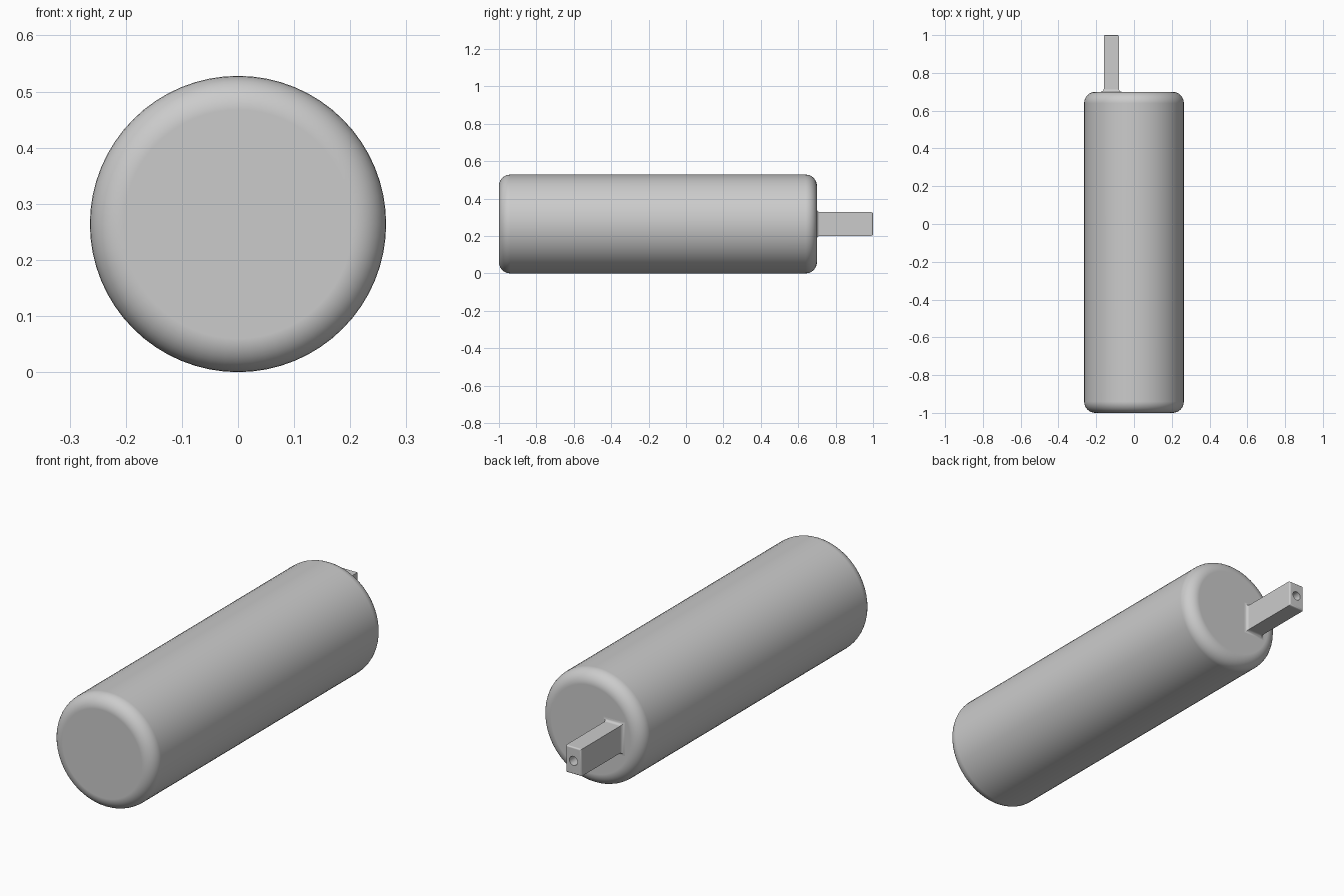
import bpy, bmesh, math
from math import cos, sin, pi
from mathutils import Matrix, Vector

if "Cube" in bpy.data.objects:
    bpy.data.objects.remove(bpy.data.objects["Cube"], do_unlink=True)

grey = bpy.data.materials.new("plain_grey")
grey.use_nodes = True
colour = (0.6, 0.6, 0.6, 1)
grey.diffuse_color = colour
grey.node_tree.nodes["Principled BSDF"].inputs["Base Color"].default_value = colour

RADIUS, FRONT, BACK, FILLET = 0.264, -1.0, 0.7, 0.06


def loft(name, rings):
    """Skin a row of equal-length point rings and cap both ends."""
    bm = bmesh.new()
    rows = [[bm.verts.new(p) for p in ring] for ring in rings]
    n = len(rows[0])
    for a, b in zip(rows, rows[1:]):
        for i in range(n):
            j = (i + 1) % n
            bm.faces.new((a[i], a[j], b[j], b[i]))
    bm.faces.new(rows[0])
    bm.faces.new(rows[-1])
    bmesh.ops.recalc_face_normals(bm, faces=bm.faces)
    mesh = bpy.data.meshes.new(name)
    bm.to_mesh(mesh)
    bm.free()
    mesh.materials.append(grey)
    ob = bpy.data.objects.new(name, mesh)
    bpy.context.collection.objects.link(ob)
    return ob


def finish(ob, angle):
    bpy.ops.object.select_all(action='DESELECT')
    ob.select_set(True)
    bpy.context.view_layer.objects.active = ob
    for mod in list(ob.modifiers):
        bpy.ops.object.modifier_apply(modifier=mod.name)
    bpy.ops.object.shade_smooth_by_angle(angle=math.radians(angle))
    mod = ob.modifiers.new("even_normals", 'WEIGHTED_NORMAL')
    mod.keep_sharp = True


def circle(r, y, x=0, z=RADIUS, n=64):
    return [(x + r * cos(2 * pi * i / n), y, z + r * sin(2 * pi * i / n)) for i in range(n)]


def rectangle(grow, y):
    w, h = 0.04 + grow, 0.063 + grow
    return [(-0.12 + sx * w, y, RADIUS + sz * h)
            for sx, sz in ((-1, -1), (1, -1), (1, 1), (-1, 1))]


# Round body with rolled rims
arc = [i / 8 * pi / 2 for i in range(9)]
rim = [(RADIUS - FILLET * (1 - sin(a)), FILLET * (1 - cos(a))) for a in arc]
rings = [circle(r, FRONT + d) for r, d in rim]
rings += [circle(r, BACK - d) for r, d in reversed(rim)]
finish(loft("body", rings), 40)

# Off-centre bar with a flared root and softened tip
FLARE, SOFT = 0.015, 0.008
quarter = [i / 4 * pi / 2 for i in range(5)]
rings = [rectangle(0.015, BACK - 0.02)]
rings += [rectangle(FLARE * (1 - sin(a)), BACK + FLARE * (1 - cos(a))) for a in quarter]
rings += [rectangle(-SOFT * (1 - cos(a)), 1 - SOFT * (1 - sin(a))) for a in quarter]
bar = loft("bar", rings)

# Round hole in the tip of the bar
cutter = loft("hole_cutter", [circle(0.021, y, -0.12, RADIUS, 24) for y in (0.88, 1.05)])
cutter.hide_render = True
cut = bar.modifiers.new("hole", 'BOOLEAN')
cut.object = cutter
cut.solver = 'EXACT'
finish(bar, 40)
bpy.data.objects.remove(cutter, do_unlink=True)
